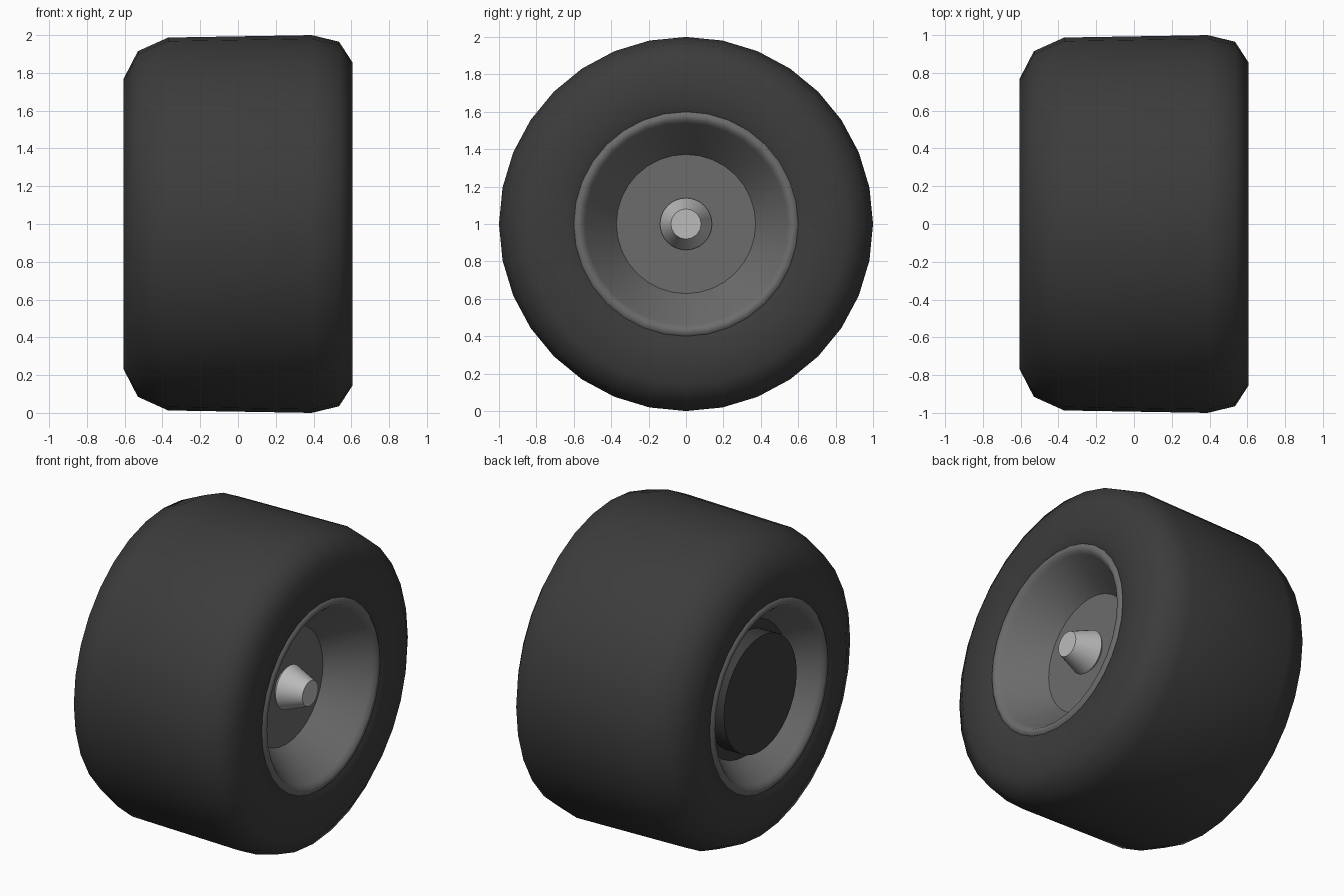
import bpy, bmesh, math

if "Cube" in bpy.data.objects:
    bpy.data.objects.remove(bpy.data.objects["Cube"])

SEGS = 32


def material(name, v):
    m = bpy.data.materials.new(name)
    m.diffuse_color = (v, v, v, 1)
    m.use_nodes = True
    m.node_tree.nodes["Principled BSDF"].inputs["Base Color"].default_value = m.diffuse_color
    return m


def lathe(name, profile, mat, segs=SEGS, angle=35):
    """Spin (x, radius) points around the wheel axle; radius 0 makes a pole."""
    bm = bmesh.new()
    rings = []
    for x, r in profile:
        if r == 0:
            rings.append([bm.verts.new((x, 0, 1))] * segs)
        else:
            rings.append([bm.verts.new((x, r * math.sin(2 * math.pi * i / segs),
                                        1 + r * math.cos(2 * math.pi * i / segs)))
                          for i in range(segs)])
    for a, b in zip(rings, rings[1:]):
        for i in range(segs):
            j = (i + 1) % segs
            quad = list(dict.fromkeys((a[i], a[j], b[j], b[i])))
            bm.faces.new(quad)
    # profiles run from -x to +x on the outside, so flip to face outward
    bmesh.ops.reverse_faces(bm, faces=bm.faces)
    me = bpy.data.meshes.new(name)
    bm.to_mesh(me)
    bm.free()
    ob = bpy.data.objects.new(name, me)
    bpy.context.collection.objects.link(ob)
    me.materials.append(mat)
    bpy.ops.object.select_all(action='DESELECT')
    ob.select_set(True)
    bpy.context.view_layer.objects.active = ob
    bpy.ops.object.shade_smooth_by_angle(angle=math.radians(angle))
    return ob


rubber = material("rubber", 0.045)
metal = material("rim_metal", 0.15)
bright = material("hub_metal", 0.5)

# Tire: slightly tapered tread, chamfered shoulders, flat sidewalls
lathe("tire", [(-0.59, 0.60), (-0.605, 0.64), (-0.605, 0.77), (-0.53, 0.915),
               (-0.37, 0.987), (0.39, 1.0), (0.535, 0.965), (0.605, 0.857),
               (0.605, 0.64), (0.59, 0.60)], rubber, angle=60)

# Rim lips and dished cones
lip = [(0.59, 0.60), (0.603, 0.585), (0.60, 0.56), (0.575, 0.54)]
lathe("outer_rim", lip + [(0.345, 0.372)], metal, angle=50)
lathe("inner_rim", [(-0.42, 0.43)] + [(-x, r) for x, r in reversed(lip)],
      metal, angle=50)

# Disc at the bottom of the outer dish
lathe("wheel_disc", [(0.345, 0.372), (0.345, 0)], metal)

# Dark drum and backing plate on the inner side
lathe("brake_drum", [(-0.53, 0), (-0.53, 0.37), (-0.42, 0.37), (-0.42, 0.43)], rubber)

# Tapered hub nut
lathe("hub_nut", [(0.345, 0.12), (0.365, 0.139), (0.515, 0.08), (0.515, 0)], bright)
